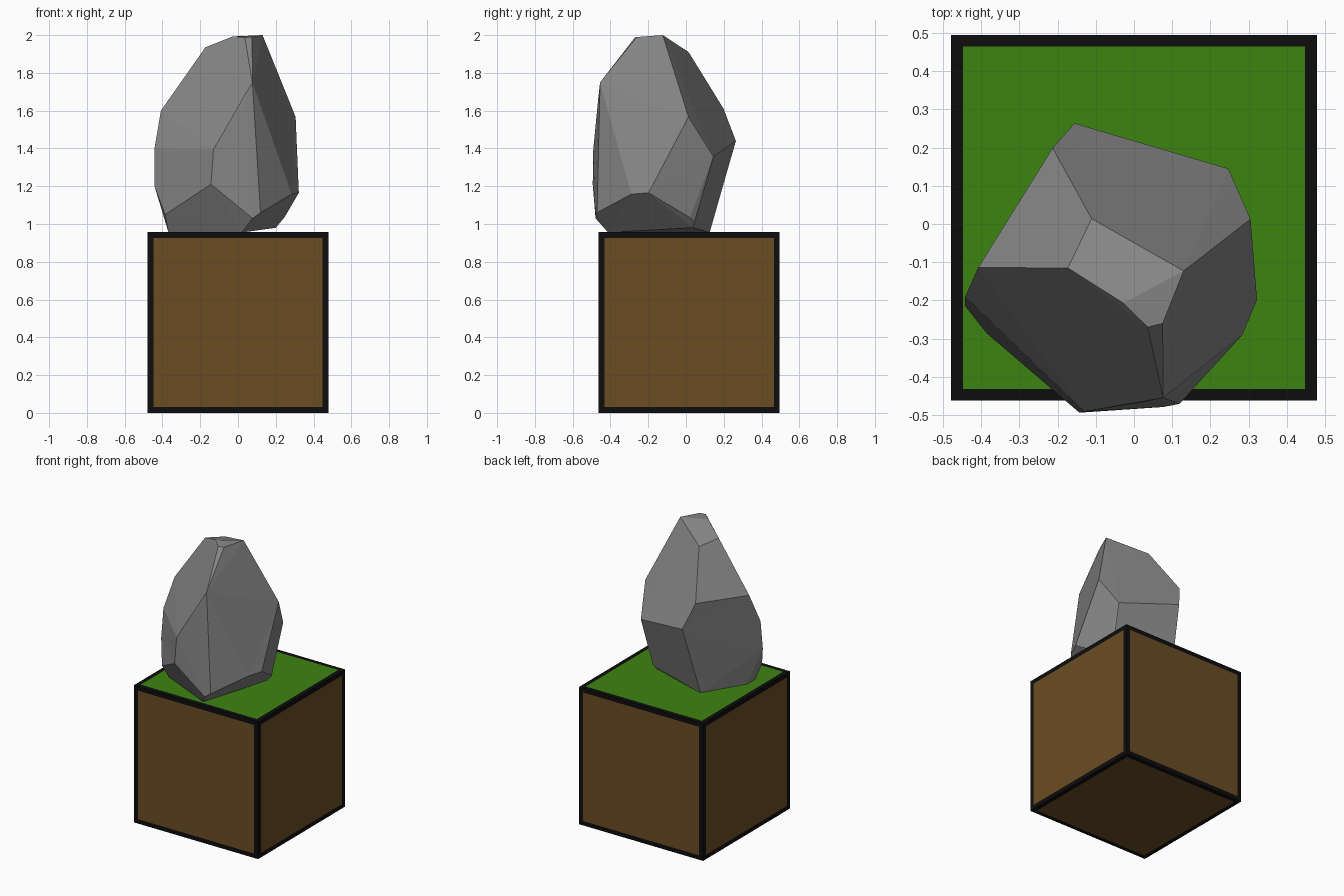
import bpy, bmesh
from mathutils import Vector

if "Cube" in bpy.data.objects:
    bpy.data.objects.remove(bpy.data.objects["Cube"])


def material(name, rgb):
    m = bpy.data.materials.new(name)
    m.diffuse_color = (*rgb, 1.0)
    m.use_nodes = True
    m.node_tree.nodes["Principled BSDF"].inputs["Base Color"].default_value = m.diffuse_color
    return m


def add_object(name, bm, mats):
    bmesh.ops.recalc_face_normals(bm, faces=bm.faces)
    me = bpy.data.meshes.new(name)
    bm.to_mesh(me)
    bm.free()
    for m in mats:
        me.materials.append(m)
    ob = bpy.data.objects.new(name, me)
    bpy.context.collection.objects.link(ob)
    return ob


black = material("black_border", (0.004, 0.004, 0.004))
brown = material("soil_brown", (0.145, 0.075, 0.018))
green = material("grass_green", (0.048, 0.23, 0.005))
grey = material("stone_grey", (0.24, 0.24, 0.24))

# Ground block: cube with a black frame around each inset panel
SIZE, BORDER = 0.957, 0.043
bm = bmesh.new()
bmesh.ops.create_cube(bm, size=SIZE)
bmesh.ops.translate(bm, verts=bm.verts, vec=(0, 0.0165, SIZE / 2))
panels = list(bm.faces)
bmesh.ops.inset_individual(bm, faces=panels, thickness=BORDER)
for f in panels:
    f.material_index = 2 if f.normal.z > 0.5 else 1
add_object("ground_block", bm, [black, brown, green])

# Boulder: faceted convex stone defined by its corners
corners = [
    # crown
    (0.13, -0.123, 2.0), (0.075, -0.26, 1.99), (0.036, -0.27, 1.988),
    (-0.028, -0.207, 1.993), (-0.173, -0.115, 1.935), (-0.111, 0.014, 1.91),
    # shoulders
    (0.305, 0.013, 1.567), (0.247, 0.145, 1.357), (-0.156, 0.264, 1.44),
    (-0.213, 0.199, 1.61), (-0.408, -0.114, 1.6), (-0.442, -0.19, 1.4),
    (0.036, -0.465, 1.662), (0.076, -0.455, 1.75), (-0.13, -0.491, 1.394),
    # lower belly
    (-0.442, -0.215, 1.2), (-0.386, -0.286, 1.05), (-0.143, -0.494, 1.21),
    (0.077, -0.479, 1.03), (0.119, -0.471, 1.06), (0.284, -0.29, 1.158),
    (0.322, -0.198, 1.165), (0.246, 0.02, 1.035), (0.225, 0.045, 1.01),
    # base
    (0.2, 0.035, 0.98), (-0.2, 0.125, 0.955), (-0.366, -0.146, 0.955),
    (-0.368, -0.235, 0.955), (0.02, -0.412, 0.955),
]
bm = bmesh.new()
for c in corners:
    bm.verts.new(Vector(c))
bmesh.ops.convex_hull(bm, input=bm.verts)
bmesh.ops.dissolve_limit(bm, angle_limit=0.05, verts=bm.verts, edges=bm.edges)
bmesh.ops.triangulate(bm, faces=bm.faces)
add_object("boulder", bm, [grey])
